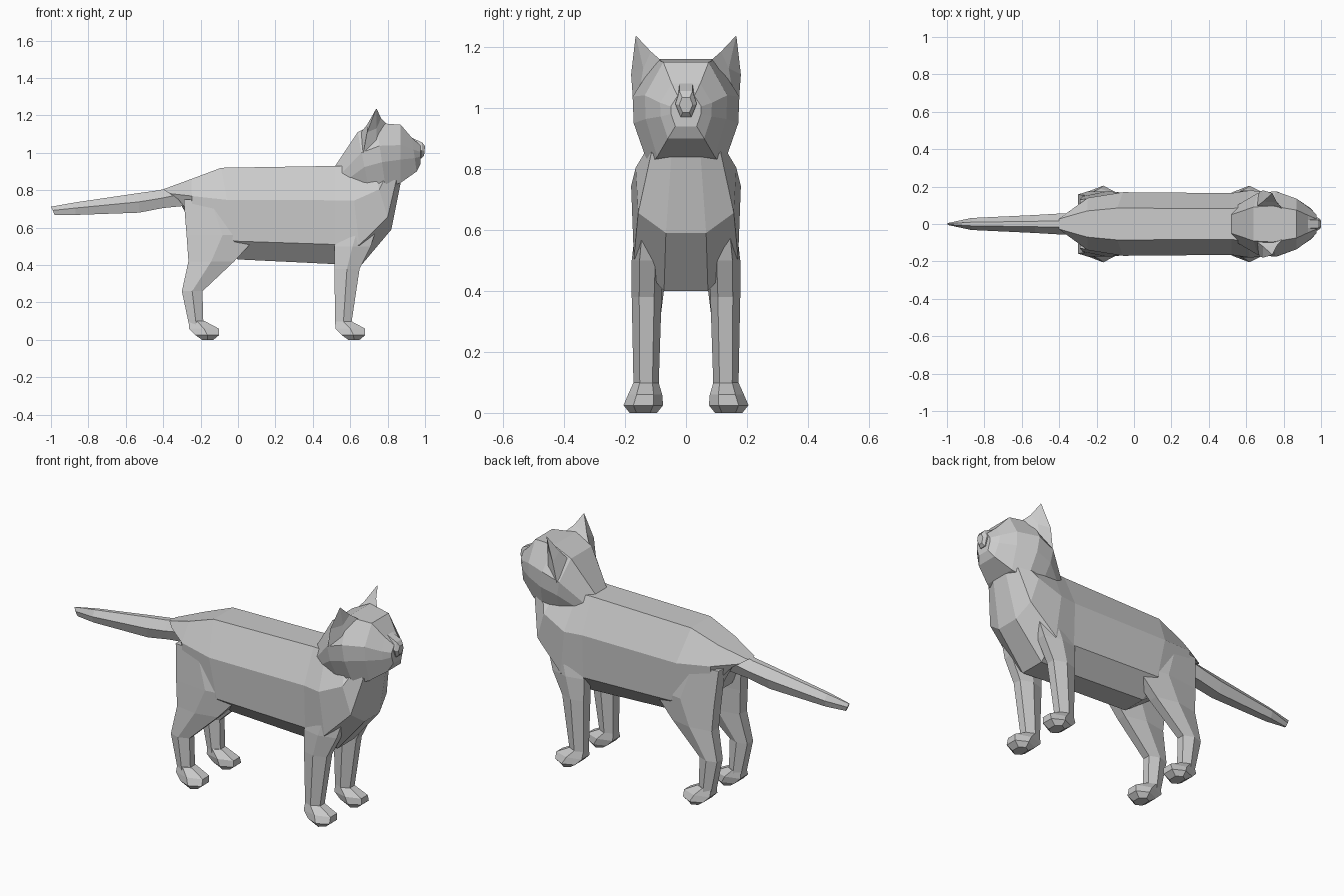
import bpy, bmesh


def loft(name, rings):
    """Skin a list of equal-length rings of (x, y, z) and cap the ends."""
    bm = bmesh.new()
    loops = [[bm.verts.new(p) for p in ring] for ring in rings]
    n = len(loops[0])
    for a, b in zip(loops, loops[1:]):
        for i in range(n):
            j = (i + 1) % n
            bm.faces.new((a[i], a[j], b[j], b[i]))
    bm.faces.new(loops[0])
    bm.faces.new(loops[-1])
    bmesh.ops.recalc_face_normals(bm, faces=bm.faces)
    mesh = bpy.data.meshes.new(name)
    bm.to_mesh(mesh)
    bm.free()
    obj = bpy.data.objects.new(name, mesh)
    bpy.context.collection.objects.link(obj)
    return obj


def mirror_y(obj):
    obj.modifiers.new("mirror", 'MIRROR').use_axis = (False, True, False)


def spine_ring(station, section):
    """Symmetric ring between a top and a bottom point; section = (width, drop)."""
    tx, tz, bx, bz, w = station
    half = [(tx + (bx - tx) * t, w * k, tz + (bz - tz) * t) for k, t in section]
    return half + [(x, -y, z) for x, y, z in reversed(half)]


def leg_ring(level):
    """Six-sided horizontal ring inside a box."""
    z, x0, x1, y0, y1 = level
    shape = [(0, .2), (0, .8), (.5, 1), (1, .75), (1, .25), (.5, 0)]
    return [(x0 + (x1 - x0) * u, y0 + (y1 - y0) * v, z) for u, v in shape]


# Body: top x, top z, bottom x, bottom z, half width
body = [
    (-0.40, 0.805, -0.30, 0.74, 0.055),
    (-0.25, 0.86, -0.24, 0.60, 0.14),
    (-0.09, 0.92, 0.00, 0.43, 0.17),
    (0.52, 0.93, 0.52, 0.405, 0.165),
    (0.60, 0.93, 0.66, 0.40, 0.18),
    (0.72, 0.92, 0.82, 0.59, 0.165),
    (0.75, 0.90, 0.87, 0.84, 0.12),
]
body_section = [(0.5, 0), (1, 0.35), (0.95, 0.8), (0.4, 1)]
loft("body", [spine_ring(s, body_section) for s in body])

# Head and neck
head = [
    (0.52, 0.93, 0.56, 0.76, 0.09),
    (0.64, 1.11, 0.70, 0.80, 0.165),
    (0.74, 1.16, 0.79, 0.81, 0.175),
    (0.87, 1.15, 0.87, 0.84, 0.135),
    (0.93, 1.08, 0.955, 0.90, 0.085),
    (0.975, 1.04, 0.975, 0.94, 0.05),
]
head_section = [(0.55, 0), (1, 0.35), (0.98, 0.6), (0.7, 1)]
loft("head", [spine_ring(s, head_section) for s in head])

# Nose
nose = [(0.91, 1.09, 0.92, 0.98, 0.035), (0.985, 1.055, 0.98, 0.97, 0.035),
        (1.0, 1.035, 0.995, 0.985, 0.022)]
loft("nose", [spine_ring(s, [(0.6, 0), (1, 0.5), (0.5, 1)]) for s in nose])

# Ears: four-sided pyramids
base = [(0.80, 0.075, 1.15), (0.74, 0.15, 1.07), (0.67, 0.172, 1.00), (0.65, 0.09, 1.10)]
mid = [(0.765, 0.115, 1.185), (0.74, 0.14, 1.13), (0.69, 0.18, 1.11), (0.69, 0.12, 1.15)]
tip = (0.74, 0.165, 1.238)
tips = [tuple(t + (m - t) * 0.03 for t, m in zip(tip, p)) for p in mid]
mirror_y(loft("ears", [base, mid, tips]))

# Tail
tail = [
    (-0.24, 0.85, -0.25, 0.72, 0.06),
    (-0.42, 0.80, -0.40, 0.705, 0.055),
    (-0.53, 0.785, -0.53, 0.68, 0.048),
    (-0.87, 0.735, -0.87, 0.668, 0.032),
    (-1.00, 0.712, -0.98, 0.668, 0.006),
]
loft("tail", [spine_ring(s, [(0.3, 0), (1, 0.45), (0.6, 1)]) for s in tail])

# Legs: z, back x, front x, inner y, outer y
front_leg = [
    (0.66, 0.56, 0.76, 0.07, 0.16),
    (0.50, 0.515, 0.71, 0.075, 0.178),
    (0.38, 0.515, 0.65, 0.08, 0.178),
    (0.08, 0.52, 0.605, 0.09, 0.172),
]
hind_leg = [
    (0.75, -0.29, 0.00, 0.05, 0.15),
    (0.56, -0.275, 0.11, 0.06, 0.17),
    (0.42, -0.265, -0.02, 0.07, 0.175),
    (0.26, -0.30, -0.19, 0.09, 0.175),
    (0.08, -0.262, -0.185, 0.09, 0.172),
]
for name, levels in (("front_legs", front_leg), ("hind_legs", hind_leg)):
    mirror_y(loft(name, [leg_ring(s) for s in levels]))

# Paws, with the heel under each leg
for name, x in (("front_paws", 0.52), ("hind_paws", -0.262)):
    levels = [
        (0.10, x, x + 0.085, 0.09, 0.172),
        (0.06, x, x + 0.16, 0.078, 0.19),
        (0.025, x + 0.035, x + 0.16, 0.075, 0.205),
        (0.0, x + 0.07, x + 0.13, 0.095, 0.185),
    ]
    mirror_y(loft(name, [leg_ring(s) for s in levels]))
